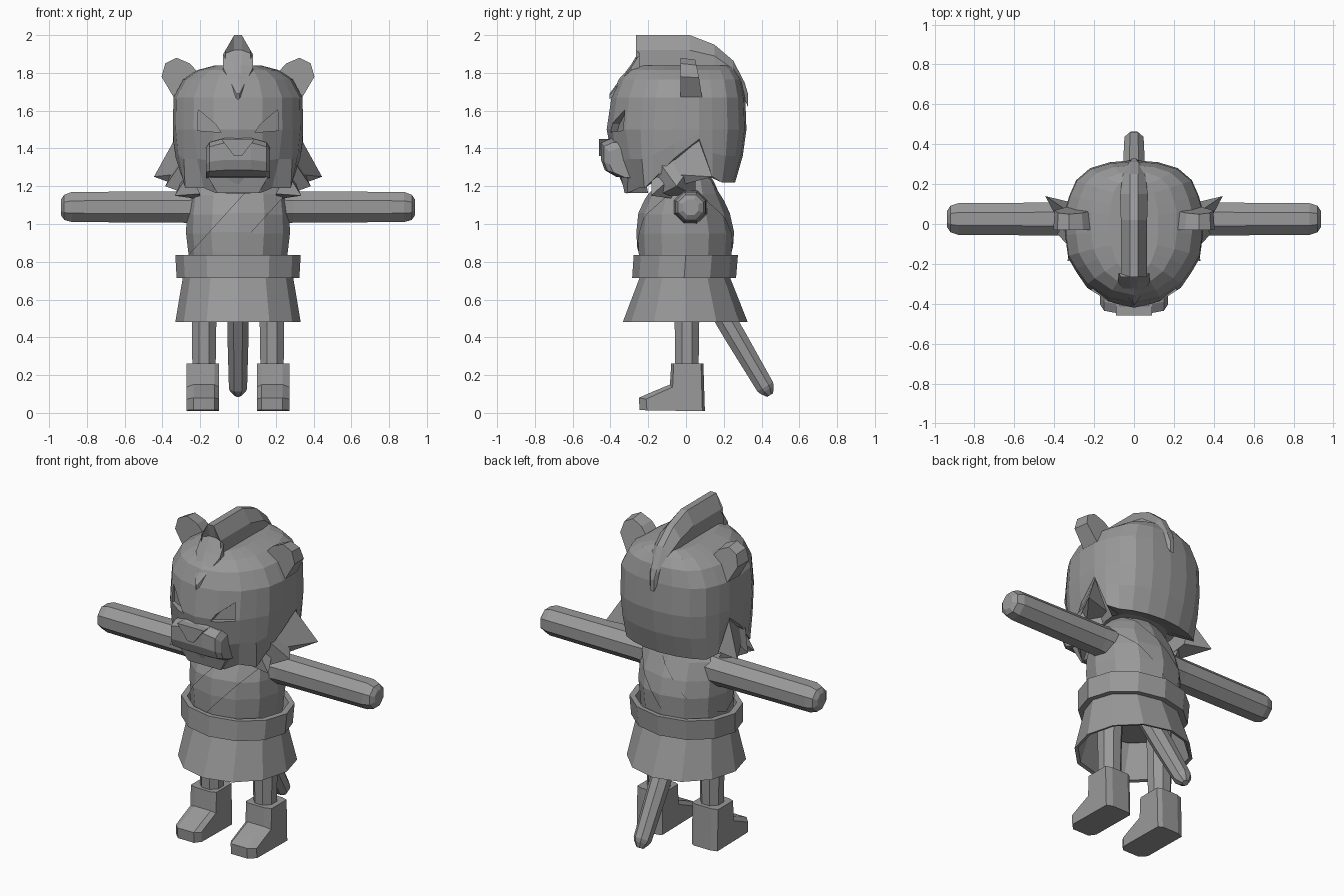
import bpy, bmesh, math
from mathutils import Vector

if "Cube" in bpy.data.objects:
    bpy.data.objects.remove(bpy.data.objects["Cube"])

grey = bpy.data.materials.new("stone grey")
grey.diffuse_color = (0.32, 0.32, 0.32, 1)
grey.use_nodes = True
grey.node_tree.nodes["Principled BSDF"].inputs["Base Color"].default_value = grey.diffuse_color


def finish(name, bm, mirror=False):
    bmesh.ops.remove_doubles(bm, verts=bm.verts, dist=0.0005)
    bmesh.ops.recalc_face_normals(bm, faces=bm.faces)
    me = bpy.data.meshes.new(name)
    bm.to_mesh(me)
    bm.free()
    me.materials.append(grey)
    ob = bpy.data.objects.new(name, me)
    bpy.context.collection.objects.link(ob)
    if mirror:
        ob.modifiers.new("mirror", 'MIRROR')
    return ob


def loft(rings, cap=True, loop=False):
    """Skin a list of equal-length point rings."""
    bm = bmesh.new()
    vs = [[bm.verts.new(p) for p in r] for r in rings]
    n = len(vs[0])
    pairs = list(zip(vs, vs[1:])) + ([(vs[-1], vs[0])] if loop else [])
    for a, b in pairs:
        for i in range(n):
            j = (i + 1) % n
            bm.faces.new((a[i], a[j], b[j], b[i]))
    if cap and not loop:
        bm.faces.new(vs[0])
        bm.faces.new(vs[-1])
    return bm


def oval(z, w, yf, yb, n=12):
    """Horizontal ring with half width w, from y = yf to y = yb."""
    c, r = (yf + yb) / 2, (yb - yf) / 2
    return [(w * math.cos(t), c + r * math.sin(t), z)
            for t in (2 * math.pi * i / n for i in range(n))]


def tube(stations, side, up, n=8):
    """Rings (centre, radius) in the plane of side and up."""
    side, up = Vector(side), Vector(up)
    return loft([[Vector(c) + r * (side * math.cos(t) + up * math.sin(t))
                  for t in (2 * math.pi * (i + .5) / n for i in range(n))]
                 for c, r in stations])


# Head: columns of (x, y) at the widest level with (x, y, z) where each one ends
columns = [((0, .32), (0, .26, 1.22)), ((.12, .31), (.11, .25, 1.22)),
           ((.22, .28), (.20, .225, 1.22)), ((.29, .22), (.27, .19, 1.22)),
           ((.325, .14), (.315, .14, 1.25)), ((.345, .07), (.345, .07, 1.45)),
           ((.345, -.06), (.33, -.06, 1.35)), ((.33, -.17), (.29, -.18, 1.23)),
           ((.29, -.24), (.28, -.22, 1.19)), ((.235, -.32), (.18, -.25, 1.19)),
           ((.13, -.39), (.12, -.305, 1.165)), ((0, -.42), (0, -.315, 1.16))]
levels = [(1.84, .35, .62, .72), (1.815, .62, .74, .82), (1.765, .84, .85, .92),
          (1.67, .99, .94, .98), (1.5, 1, 1, 1)]


def both(half):
    return half + [(-p[0], p[1], p[2]) for p in half[-2:0:-1]]


rings = [both([(x * sx, y * (sf if y < 0 else sb), z) for (x, y), _ in columns])
         for z, sx, sf, sb in levels]
for t, bulge in ((.5, .35), (1, 0)):
    row = []
    for (x, y), (bx, by, bz) in columns:
        k = t * (1 - bulge)
        row.append((x + (bx - x) * k, y + (by - y) * k, 1.5 + (bz - 1.5) * t))
    rings.append(both(row))
rings.append([(x * .55, y * .55, 1.27) for x, y, z in rings[-1]])
head = loft(rings)
bmesh.ops.triangulate(head, faces=[f for f in head.faces if len(f.verts) > 4])
head = finish("head", head)

# Angry eye sockets, cut into the head
eye = [(.09, 1.485), (.215, 1.495), (.21, 1.605), (.12, 1.53)]
for s in (1, -1):
    cut = finish("eye_cutter", loft([[(s * x, y0 + .45 * (x - .09), z) for x, z in eye]
                                     for y0 in (-.55, -.365)]))
    cut.hide_render = True
    mod = head.modifiers.new("eye", 'BOOLEAN')
    mod.operation, mod.solver, mod.object = 'DIFFERENCE', 'EXACT', cut
    bpy.context.view_layer.objects.active = head
    bpy.ops.object.modifier_apply(modifier=mod.name)
    bpy.data.objects.remove(cut)

# Muzzle: side profile swept across the face, shrinking outward
profile = [(-.30, 1.46), (-.405, 1.455), (-.45, 1.43), (-.45, 1.34),
           (-.43, 1.285), (-.37, 1.25), (-.30, 1.24)]
muzzle = []
for x, back, drop in ((-.17, .045, .045), (-.15, .015, .02), (-.07, 0, 0),
                      (.07, 0, 0), (.15, .015, .02), (.17, .045, .045)):
    muzzle.append([(x, y + back, z - drop * (z - 1.24) / .22 * 1.2) for y, z in profile])
finish("muzzle", loft(muzzle))
finish("nose", loft([[(-.09, y, 1.45), (.09, y, 1.45), (.02, y, 1.36), (-.02, y, 1.36)]
                     for y in (-.38, -.46)]))
finish("lower_lip", loft([[(-.16, y, 1.25), (.16, y, 1.25), (.11, y + .02, 1.165),
                           (-.11, y + .02, 1.165)] for y in (-.22, -.345)]))

# Crest: (y, half width, base z, shoulder z, top z)
crest = []
for y, w, zb, zm, zt in ((-.405, .004, 1.66, 1.68, 1.69), (-.29, .08, 1.76, 1.83, 1.845),
                         (-.245, .078, 1.78, 1.90, 1.92), (-.265, .066, 1.80, 1.92, 2.0),
                         (.02, .066, 1.80, 1.92, 2.0), (.15, .07, 1.80, 1.89, 1.95),
                         (.25, .055, 1.76, 1.82, 1.865), (.31, .025, 1.66, 1.73, 1.75),
                         (.328, .012, 1.62, 1.68, 1.69)):
    top = min(w, .02)
    crest.append([(-w, y, zb), (-w, y, zm), (-top, y, zt), (top, y, zt), (w, y, zm), (w, y, zb)])
finish("crest", loft(crest))

# Ears: flat in front, tapered behind
ear = [(.34, 1.67), (.405, 1.78), (.385, 1.85), (.325, 1.88), (.255, 1.85), (.2, 1.79)]
back = [(.33 + (x - .33) * .9, .085 - .2 * max(0, z - 1.7), 1.67 + (z - 1.67) * .95) for x, z in ear]
finish("ear", loft([[(x, -.03, z) for x, z in ear], back]), mirror=True)

# Mane tufts: pyramids from a quad base to a tip
tufts = [([(.27, -.19, 1.27), (.34, .07, 1.44), (.28, .10, 1.24), (.25, -.12, 1.18)], (.445, .14, 1.25)),
         ([(.29, -.15, 1.34), (.32, .05, 1.34), (.25, .05, 1.15), (.25, -.15, 1.15)], (.385, -.05, 1.2)),
         ([(.26, -.18, 1.27), (.28, -.05, 1.27), (.2, -.04, 1.13), (.2, -.17, 1.16)], (.335, -.185, 1.15))]
bm = bmesh.new()
for base, tip in tufts:
    b, t = [bm.verts.new(p) for p in base], bm.verts.new(tip)
    bm.faces.new(b)
    for i in range(4):
        bm.faces.new((b[i], b[(i + 1) % 4], t))
finish("mane_tufts", bm, mirror=True)

# Torso, and a diagonal sash sliced from a slightly larger copy
body = [(.68, .25, -.23, .23), (.84, .262, -.25, .24), (.95, .275, -.255, .247),
        (1.05, .272, -.245, .225), (1.15, .26, -.2, .18), (1.22, .2, -.15, .15), (1.3, .12, -.1, .1)]
finish("torso", loft([oval(*b) for b in body]))
sash = loft([oval(z + .008, w * 1.03, f * 1.03, b * 1.03) for z, w, f, b in body])
for x, s in ((-.26, 1), (-.035, -1)):
    bmesh.ops.bisect_plane(sash, geom=sash.verts[:] + sash.edges[:] + sash.faces[:],
                           plane_co=(x, 0, .84), plane_no=(s * .33, 0, -s * .30), clear_inner=True)
finish("sash", sash)

# Belt and skirt: hollow bands
finish("belt", loft([oval(.715, .325, -.285, .265), oval(.835, .332, -.277, .275),
                     oval(.835, .295, -.25, .248), oval(.715, .27, -.235, .225)], loop=True))
finish("skirt", loft([oval(.48, .332, -.335, .327), oval(.73, .29, -.24, .228),
                      oval(.73, .27, -.22, .21), oval(.485, .312, -.315, .307)], loop=True))

# Arms
finish("arm", tube([((.18, .02, 1.09), .1), ((.29, .025, 1.09), .09), ((.6, .025, 1.09), .088),
                    ((.88, .025, 1.09), .086), ((.92, .025, 1.088), .072), ((.937, .025, 1.088), .045)],
                   (0, 1, 0), (0, 0, 1)), mirror=True)

# Legs
finish("leg", tube([((.18, .005, .2), .066), ((.18, .005, .45), .07), ((.175, .005, .72), .075)],
                   (1, 0, 0), (0, 1, 0)), mirror=True)

# Boots: side profile swept across the foot
boot = [(-.245, .015), (-.25, .08), (-.17, .115), (-.085, .15), (-.078, .262), (.092, .262), (.1, .01)]
sections = []
for x, k in ((.10, .85), (.125, 1), (.235, 1), (.273, .85)):
    sections.append([(x, .01 + (y - .01) * k, z * (1 if z > .2 else .4 + .6 * k)) for y, z in boot])
finish("boot", loft(sections), mirror=True)

# Tail
a, b = Vector((0, .10, .68)), Vector((0, .43, .12))
d = (b - a).normalized()
finish("tail", tube([(a, .062), (a.lerp(b, .5), .06), (b - d * .02, .052), (b, .043), (b + d * .03, .02)],
                    (1, 0, 0), d.cross(Vector((1, 0, 0)))))
